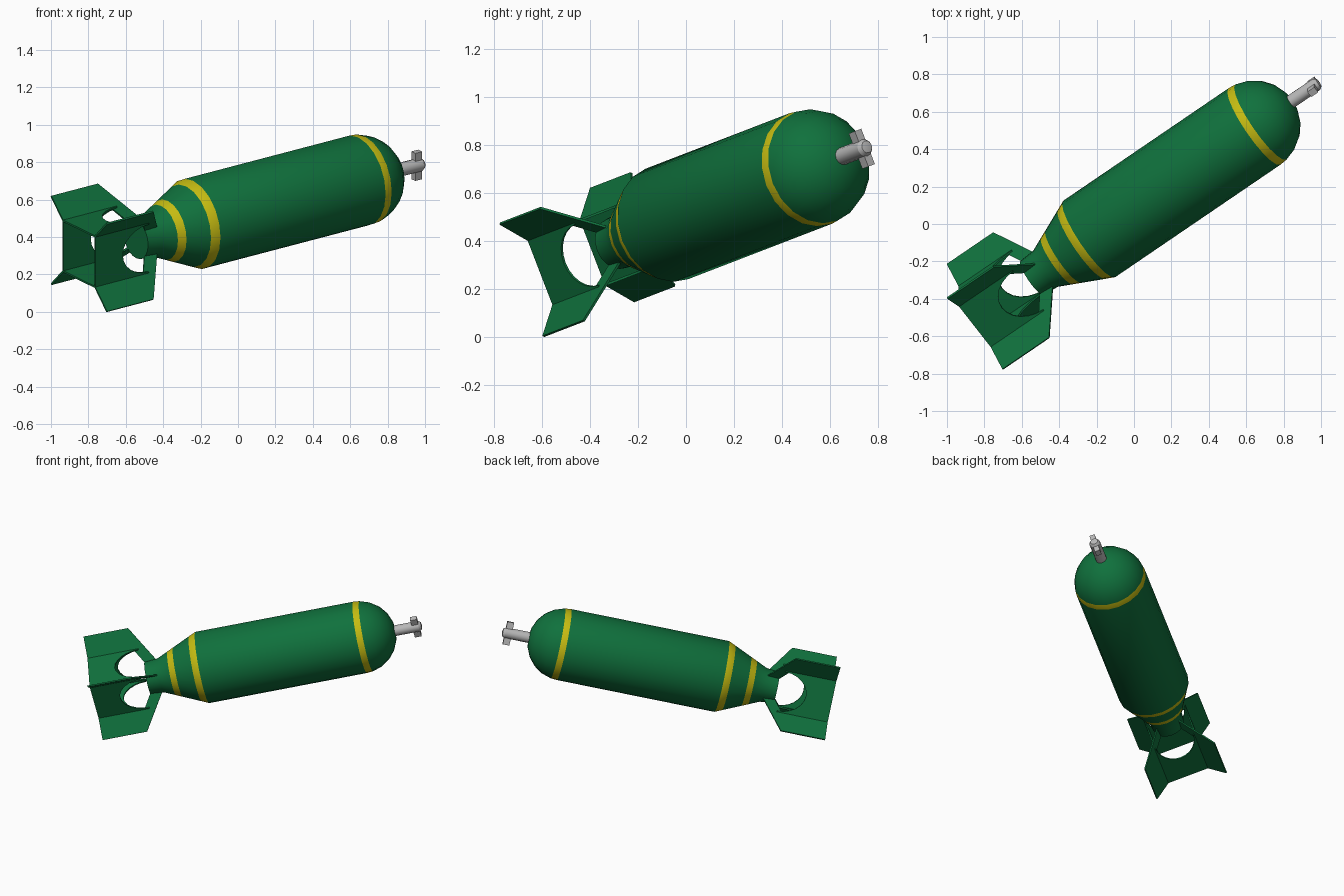
import bpy, bmesh, math
from mathutils import Matrix, Vector

if "Cube" in bpy.data.objects:
    bpy.data.objects.remove(bpy.data.objects["Cube"], do_unlink=True)


def material(name, rgb):
    m = bpy.data.materials.new(name)
    m.use_nodes = True
    m.diffuse_color = (*rgb, 1)
    m.node_tree.nodes["Principled BSDF"].inputs["Base Color"].default_value = (*rgb, 1)
    return m


GREEN = material("bomb green", (0.005, 0.165, 0.046))
YELLOW = material("stripe yellow", (0.56, 0.50, 0.006))
GREY = material("fuze grey", (0.48, 0.48, 0.48))

# Local frame: z runs along the body to the nose, y is the body's own up
axis = Vector((0.808, 0.55, 0.212)).normalized()
side = Vector((0, 0, 1)).cross(axis).normalized()
up = axis.cross(side)
FRAME = Matrix((side, up, axis)).transposed().to_4x4()
FRAME = Matrix.Translation((0, 0.083, 0.533)) @ FRAME @ Matrix.Rotation(math.radians(17.3), 4, 'Z')


def finish(name, bm, mats, smooth=None, local=Matrix()):
    bmesh.ops.recalc_face_normals(bm, faces=bm.faces)
    me = bpy.data.meshes.new(name)
    bm.to_mesh(me)
    bm.free()
    ob = bpy.data.objects.new(name, me)
    for m in mats:
        me.materials.append(m)
    bpy.context.collection.objects.link(ob)
    ob.matrix_world = FRAME @ local
    if smooth:
        bpy.ops.object.select_all(action='DESELECT')
        ob.select_set(True)
        bpy.context.view_layer.objects.active = ob
        bpy.ops.object.shade_smooth_by_angle(angle=math.radians(smooth))
    return ob


def lathe(name, profile, sides, mats, striped=()):
    """Spin (radius, z) points about the axis; bands listed in striped get slot 1."""
    bm = bmesh.new()
    rings = []
    for r, z in profile:
        if r == 0:
            rings.append([bm.verts.new((0, 0, z))] * sides)
        else:
            rings.append([bm.verts.new((r * math.cos(a), r * math.sin(a), z))
                          for a in (math.tau * i / sides for i in range(sides))])
    for k in range(len(rings) - 1):
        lo, hi = rings[k], rings[k + 1]
        for i in range(sides):
            j = (i + 1) % sides
            quad = list(dict.fromkeys((lo[i], lo[j], hi[j], hi[i])))
            bm.faces.new(quad).material_index = int(k in striped)
    return finish(name, bm, mats, smooth=32)


def sheet(name, points, local):
    """Flat metal sheet outlined in the local xz plane."""
    bm = bmesh.new()
    bm.faces.new([bm.verts.new((x, 0, z)) for x, z in points])
    ob = finish(name, bm, [GREEN], local=local)
    mod = ob.modifiers.new("thickness", 'SOLIDIFY')
    mod.thickness, mod.offset = 0.01, 0
    return ob


# Body: tail neck, cone with two stripes, cylinder, domed nose with one stripe
R, SHOULDER, DOME = 0.247, -0.296, 0.797
NECK_R, NECK_Z = 0.117, -0.585


def cone_r(z):
    return R + (NECK_R - R) * (SHOULDER - z) / (SHOULDER - NECK_Z)


body = [(0, -0.675), (0.11, -0.675), (NECK_R, NECK_Z)]
body += [(cone_r(z), z) for z in (-0.508, -0.465, -0.343)]
body += [(R, SHOULDER), (R, DOME)]
body += [(R * math.cos(math.radians(a)), DOME + R * math.sin(math.radians(a)))
         for a in (10, 26, 42, 58, 74)] + [(0, DOME + R)]
lathe("body", body, 20, [GREEN, YELLOW], striped=(3, 5, 7))

# Nose fuze with a two-bladed vane
lathe("fuze", [(0, 1.0), (0.037, 1.0), (0.037, 1.205), (0.026, 1.222), (0, 1.227)], 12, [GREY])
bm = bmesh.new()
bmesh.ops.create_cube(bm, size=1, matrix=Matrix.Translation((0, 0, 1.183))
                      @ Matrix.Diagonal((0.036, 0.158, 0.046, 1)))
finish("fuze_vane", bm, [GREY])

# Tail: four diagonal fins joined by a square box of arched sheets
TAIL, FRONT, TIP, CORNER = -1.053, -0.745, 0.357, 0.205
fin = [(CORNER, TAIL), (TIP, TAIL), (TIP, FRONT), (0.112, -0.595), (0.105, -0.675), (CORNER, -0.735)]
half = CORNER / math.sqrt(2)
panel = [(-half, TAIL), (half, TAIL), (half, -0.70)]
panel += [(0.136 * math.cos(a), -0.70 - 0.172 * math.sin(a))
          for a in (math.pi * i / 12 for i in range(13))]
panel += [(-half, -0.70)]
for i in range(4):
    turn = math.pi / 2 * i
    sheet(f"tail_fin_{i + 1}", fin, Matrix.Rotation(turn + math.pi / 4, 4, 'Z'))
    sheet(f"tail_box_panel_{i + 1}", panel,
          Matrix.Rotation(turn, 4, 'Z') @ Matrix.Translation((0, half, 0)))
